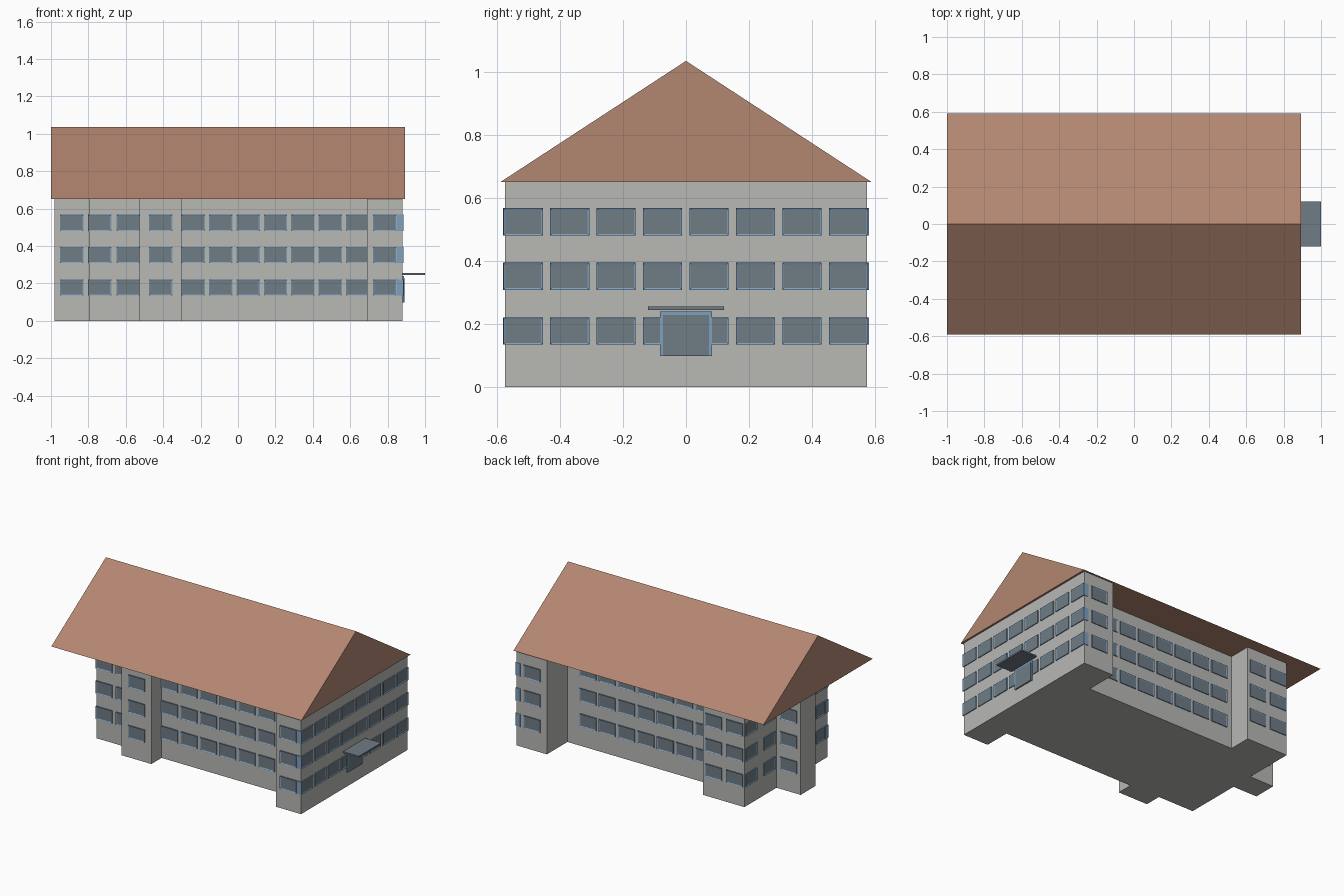
import bpy, bmesh
from math import radians
from mathutils import Matrix, Vector

cube = bpy.data.objects.get("Cube")
if cube:
    bpy.data.objects.remove(cube, do_unlink=True)


def material(name, rgb):
    m = bpy.data.materials.new(name)
    m.use_nodes = True
    m.diffuse_color = (*rgb, 1)
    m.node_tree.nodes["Principled BSDF"].inputs["Base Color"].default_value = (*rgb, 1)
    return m


WALL = material("grey_plaster", (0.48, 0.48, 0.46))
ROOF = material("clay_roof", (0.45, 0.24, 0.165))
GLASS = material("slate_glass", (0.16, 0.20, 0.235))
FRAME = material("blue_frame", (0.21, 0.35, 0.52))


def finish(bm, name, *mats):
    mesh = bpy.data.meshes.new(name)
    bm.to_mesh(mesh)
    bm.free()
    for m in mats:
        mesh.materials.append(m)
    obj = bpy.data.objects.new(name, mesh)
    bpy.context.collection.objects.link(obj)
    return obj


def prism(name, points, along, mat):
    """Extrude a closed outline along a vector."""
    bm = bmesh.new()
    face = bm.faces.new([bm.verts.new(p) for p in points])
    res = bmesh.ops.extrude_face_region(bm, geom=[face], use_keep_orig=True)
    moved = [v for v in res["geom"] if isinstance(v, bmesh.types.BMVert)]
    bmesh.ops.translate(bm, verts=moved, vec=along)
    bmesh.ops.recalc_face_normals(bm, faces=bm.faces)
    return finish(bm, name, mat)


def box(name, lo, hi, mat):
    corners = [(lo[0], lo[1]), (hi[0], lo[1]), (hi[0], hi[1]), (lo[0], hi[1])]
    return prism(name, [(x, y, lo[2]) for x, y in corners], (0, 0, hi[2] - lo[2]), mat)


# Walls: one stepped footprint raised to the eaves
EAVES = 0.65
footprint = [
    (-0.797, -0.39), (-0.527, -0.39), (-0.527, -0.505), (-0.302, -0.505),
    (-0.302, -0.395), (0.69, -0.395), (0.69, -0.575), (0.88, -0.575),
    (0.88, 0.575), (0.65, 0.575), (0.65, 0.353), (-0.485, 0.353),
    (-0.485, 0.507), (-0.797, 0.507), (-0.797, 0.16), (-0.98, 0.16),
    (-0.98, 0), (-0.797, 0),
]
prism("walls", [(x, y, 0) for x, y in footprint], (0, 0, EAVES), WALL)

# Gable roof with overhang
prism("roof", [(-1, -0.59, EAVES), (-1, 0.59, EAVES), (-1, 0, 1.035)], (1.893, 0, 0), ROOF)

# Windows: deep frames with slightly recessed panes
TURN = {"front": 0, "right": 90, "back": 180, "left": 270}
DEPTH, OUT = 0.036, 0.006


def add_window(bm, side, wall, centre, z, w=0.125, h=0.087):
    rot = Matrix.Rotation(radians(TURN[side]), 4, 'Z')
    outward = rot @ Vector((0, -1, 0))
    flat = (centre, wall) if side in ("front", "back") else (wall, centre)
    pos = Vector((*flat, z)) + outward * (OUT - DEPTH / 2)
    mat = Matrix.Translation(pos) @ rot @ Matrix.Diagonal((w, DEPTH, h, 1))
    verts = bmesh.ops.create_cube(bm, size=1, matrix=mat)["verts"]
    bm.normal_update()
    faces = {f for v in verts for f in v.link_faces}
    pane = max(faces, key=lambda f: f.calc_center_median().dot(outward))
    bmesh.ops.inset_individual(bm, faces=[pane], thickness=0.006, depth=-0.003,
                               use_even_offset=True)
    pane.material_index = 1


def row(start, count, step=0.1465):
    return [start + i * step for i in range(count)]


# Wall side, wall position, window centres along that wall
layout = [
    ("front", 0.0, [-0.889]),
    ("front", -0.39, [-0.74, -0.586]),
    ("front", -0.505, [-0.414]),
    ("front", -0.395, row(-0.239, 7)),
    ("front", -0.575, [0.785]),
    ("right", 0.88, row(-0.517, 8, 0.1475)),
    ("back", 0.575, [0.762]),
    ("back", 0.353, row(-0.385, 7)),
    ("back", 0.507, [-0.565, -0.725]),
    ("back", 0.16, [-0.889]),
    ("left", -0.797, [0.435, 0.24, -0.17, -0.328]),
]
bm = bmesh.new()
for side, wall, centres in layout:
    for centre in centres:
        for z in (0.178, 0.352, 0.524):
            add_window(bm, side, wall, centre, z)
finish(bm, "windows", FRAME, GLASS)

# Entrance with canopy
box("door_frame", (0.85, -0.082, 0.098), (0.887, 0.082, 0.24), FRAME)
box("door_panel", (0.886, -0.073, 0.098), (0.889, 0.073, 0.228), GLASS)
box("canopy", (0.87, -0.12, 0.245), (1.0, 0.12, 0.255), GLASS)
